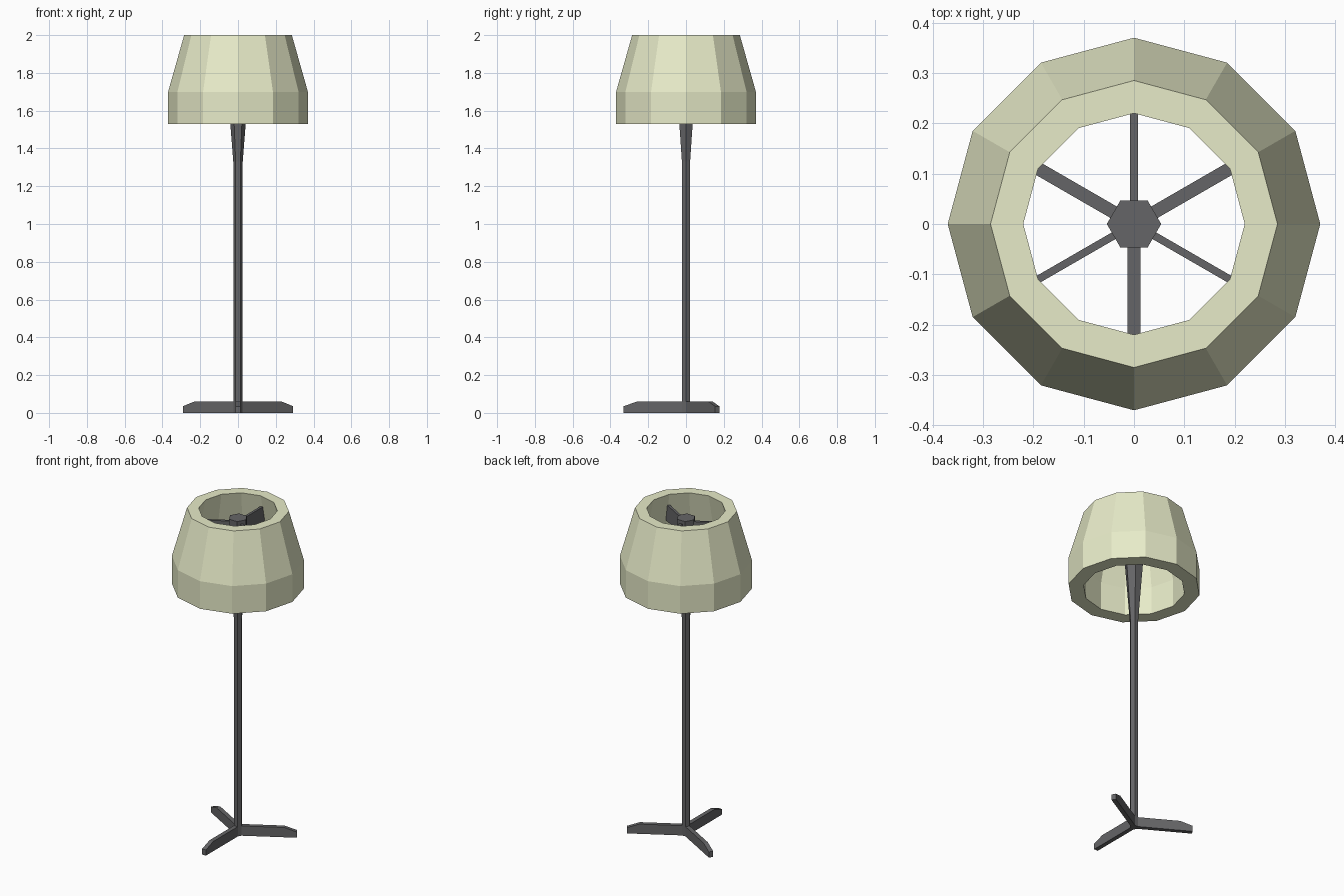
import bpy, bmesh
from math import sin, cos, pi, radians
from mathutils import Matrix

if "Cube" in bpy.data.objects:
    bpy.data.objects.remove(bpy.data.objects["Cube"])


def material(name, rgb):
    m = bpy.data.materials.new(name)
    m.diffuse_color = (*rgb, 1)
    m.use_nodes = True
    m.node_tree.nodes["Principled BSDF"].inputs["Base Color"].default_value = m.diffuse_color
    return m


CREAM = material("cream", (0.80, 0.83, 0.58))
DARK = material("dark_metal", (0.13, 0.13, 0.135))


def finish(bm, name, mat):
    bmesh.ops.recalc_face_normals(bm, faces=bm.faces)
    me = bpy.data.meshes.new(name)
    bm.to_mesh(me)
    bm.free()
    me.materials.append(mat)
    ob = bpy.data.objects.new(name, me)
    bpy.context.collection.objects.link(ob)
    return ob


def lathe(name, profile, sides, mat, closed):
    """Revolve an (r, z) profile; closed joins its ends, otherwise they are capped."""
    bm = bmesh.new()
    rings = [[bm.verts.new((r * cos(2 * pi * i / sides), r * sin(2 * pi * i / sides), z))
              for i in range(sides)] for r, z in profile]
    pairs = list(zip(rings, rings[1:]))
    if closed:
        pairs.append((rings[-1], rings[0]))
    else:
        bm.faces.new(rings[0])
        bm.faces.new(rings[-1])
    for a, b in pairs:
        for i in range(sides):
            j = (i + 1) % sides
            bm.faces.new((a[i], a[j], b[j], b[i]))
    return finish(bm, name, mat)


def blade(name, profile, width, angle, mat):
    """Extrude an upright (r, z) profile to a width and turn it about z."""
    bm = bmesh.new()
    face = bm.faces.new([bm.verts.new((r, -width / 2, z)) for r, z in profile])
    ext = bmesh.ops.extrude_face_region(bm, geom=[face])["geom"]
    bmesh.ops.translate(bm, vec=(0, width, 0),
                        verts=[v for v in ext if isinstance(v, bmesh.types.BMVert)])
    bm.transform(Matrix.Rotation(radians(angle), 4, 'Z'))
    return finish(bm, name, mat)


# Thick-walled twelve-sided shade
lathe("lamp_shade", [(0.37, 1.53), (0.37, 1.70), (0.285, 2.0),
                     (0.22, 2.0), (0.285, 1.70), (0.285, 1.53)], 12, CREAM, True)

# Six-sided pole flaring into the hub
lathe("pole", [(0.025, 0), (0.025, 1.33), (0.054, 1.70), (0.054, 1.95)], 6, DARK, False)

# Three floor legs, and three shade arms set between them
for i in range(3):
    blade(f"base_leg_{i + 1}", [(0, 0), (0.33, 0), (0.33, 0.035), (0.26, 0.06), (0, 0.06)],
          0.026, 30 + 120 * i, DARK)
    blade(f"shade_arm_{i + 1}", [(0.03, 1.83), (0.25, 1.83), (0.23, 1.93), (0.03, 1.93)],
          0.015, 90 + 120 * i, DARK)
